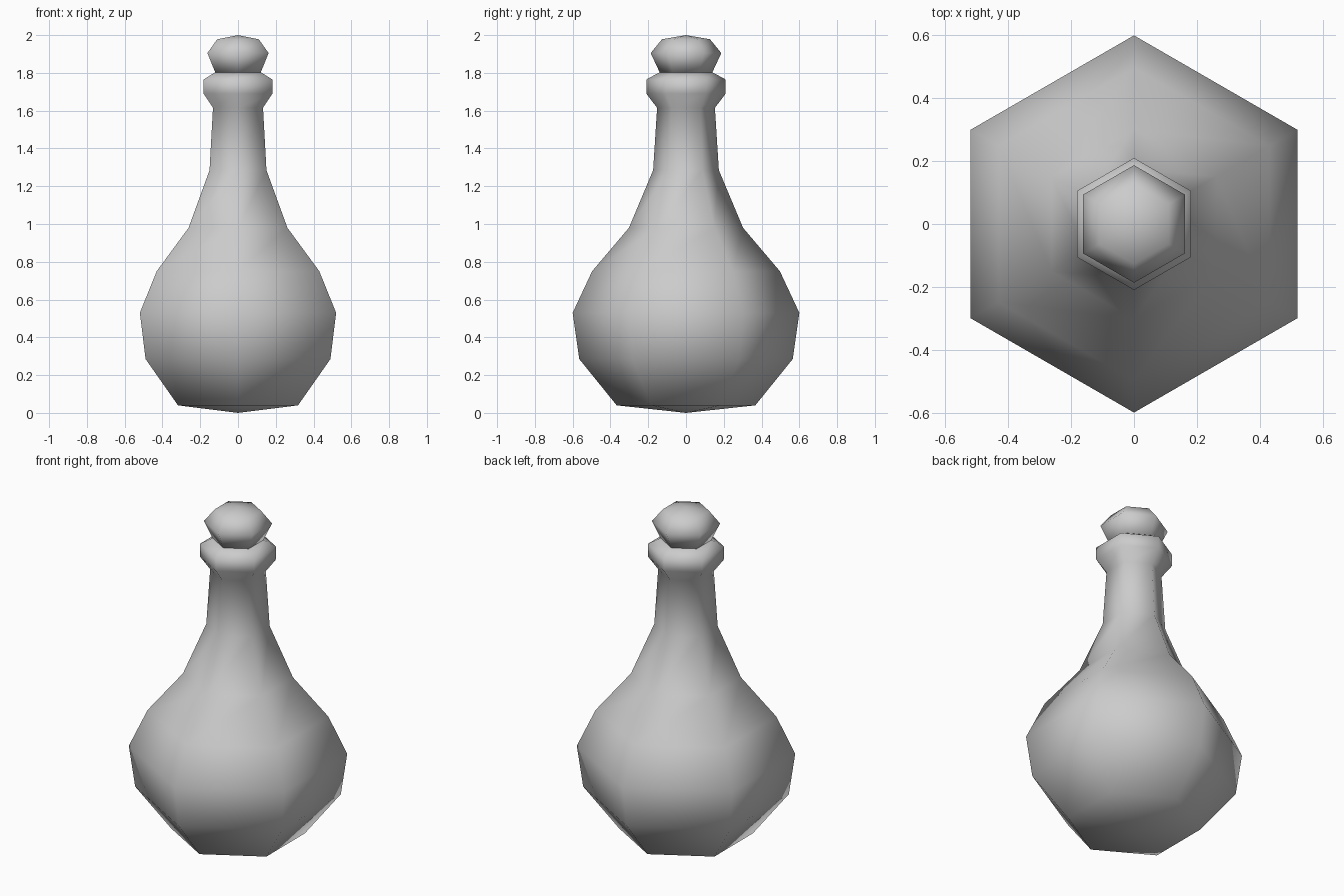
import bpy
import bmesh
from math import pi, sin, cos

cube = bpy.data.objects.get("Cube")
if cube:
    bpy.data.objects.remove(cube, do_unlink=True)

SIDES = 6

grey = bpy.data.materials.new("plain_grey")
grey.use_nodes = True
colour = (0.6, 0.6, 0.6, 1)
grey.diffuse_color = colour
grey.node_tree.nodes["Principled BSDF"].inputs["Base Color"].default_value = colour


def lathe(name, profile):
    """Turn a (radius, height) profile into a smooth six-sided solid; radius 0 makes a tip."""
    bm = bmesh.new()
    rings = []
    for r, z in profile:
        if r == 0:
            rings.append([bm.verts.new((0, 0, z))] * SIDES)
        else:
            angles = [pi / 2 + 2 * pi * i / SIDES for i in range(SIDES)]
            rings.append([bm.verts.new((r * cos(a), r * sin(a), z)) for a in angles])
    for low, high in zip(rings, rings[1:]):
        for i in range(SIDES):
            j = (i + 1) % SIDES
            corners = dict.fromkeys((low[i], low[j], high[j], high[i]))
            bm.faces.new(list(corners))
    bmesh.ops.recalc_face_normals(bm, faces=bm.faces)
    for face in bm.faces:
        face.smooth = True
    mesh = bpy.data.meshes.new(name)
    bm.to_mesh(mesh)
    bm.free()
    mesh.materials.append(grey)
    obj = bpy.data.objects.new(name, mesh)
    bpy.context.collection.objects.link(obj)
    return obj


# Round body, tapering neck and flared lip
lathe("bottle", [
    (0, 0), (0.367, 0.04), (0.565, 0.285), (0.6, 0.53), (0.497, 0.75),
    (0.302, 0.98), (0.174, 1.285), (0.153, 1.615), (0.21, 1.69),
    (0.21, 1.765), (0.14, 1.803), (0, 1.803),
])

# Faceted stopper resting in the lip
lathe("stopper", [
    (0, 1.8), (0.138, 1.8), (0.187, 1.905), (0.127, 1.978), (0, 2),
])
